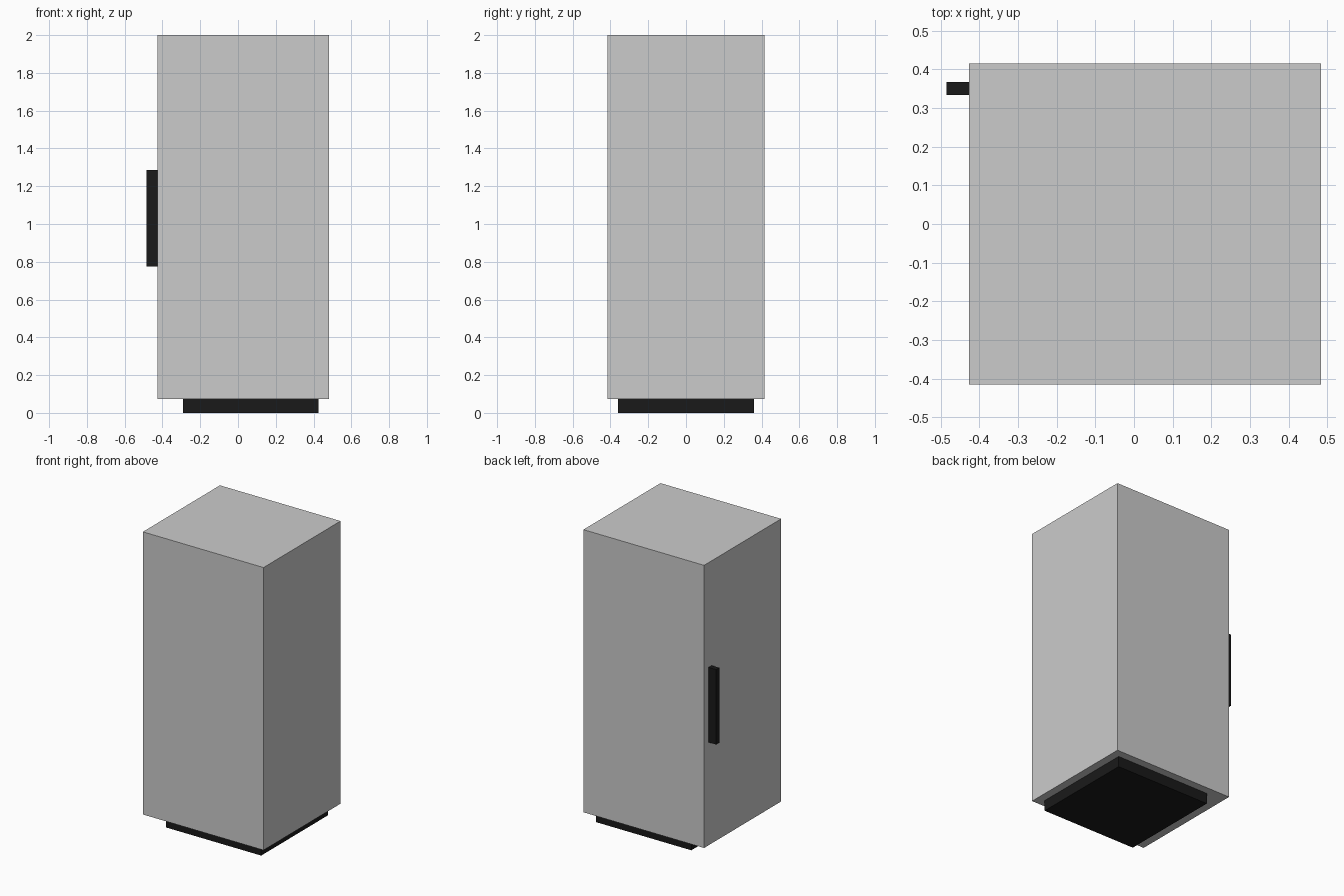
import bpy

if "Cube" in bpy.data.objects:
    bpy.data.objects.remove(bpy.data.objects["Cube"])

black = bpy.data.materials.new("black")
black.diffuse_color = (0.01, 0.01, 0.01, 1)
black.use_nodes = True
black.node_tree.nodes["Principled BSDF"].inputs["Base Color"].default_value = black.diffuse_color


def box(name, lo, hi, material=None):
    """Axis-aligned box between two corners."""
    centre = [(a + b) / 2 for a, b in zip(lo, hi)]
    bpy.ops.mesh.primitive_cube_add(size=1, location=centre)
    obj = bpy.context.object
    obj.name = name
    obj.scale = [b - a for a, b in zip(lo, hi)]
    bpy.ops.object.transform_apply(location=False, rotation=False, scale=True)
    if material:
        obj.data.materials.append(material)
    return obj


# Tall cabinet body
box("cabinet_body", (-0.427, -0.415, 0.073), (0.483, 0.415, 2.0))
# Recessed plinth, set back further on the door side
box("plinth", (-0.292, -0.36, 0.0), (0.427, 0.36, 0.073), black)
# Vertical door handle
box("door_handle", (-0.485, 0.333, 0.775), (-0.427, 0.367, 1.286), black)
